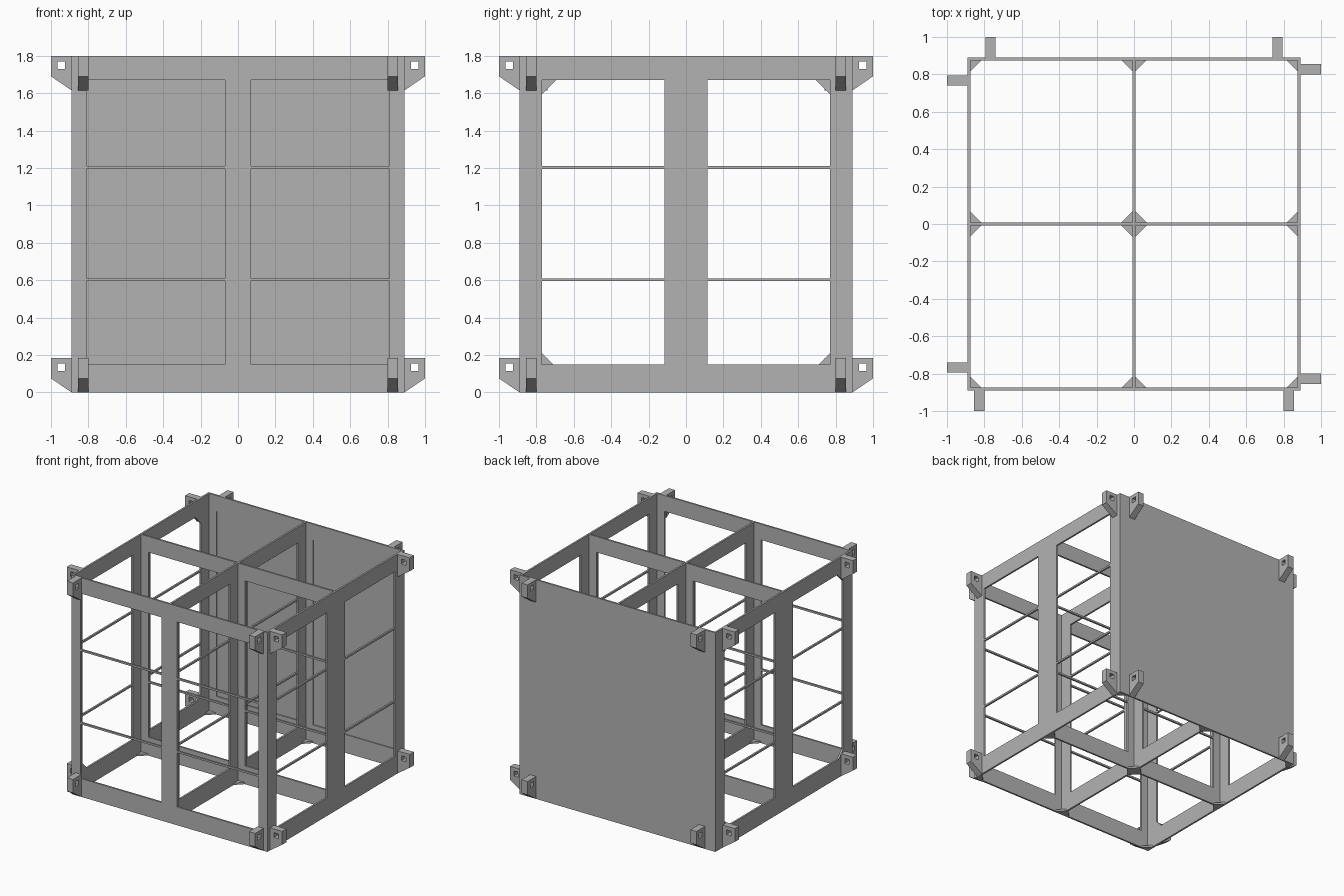
import bpy, bmesh
from math import pi
from mathutils import Matrix, Vector

if "Cube" in bpy.data.objects:
    bpy.data.objects.remove(bpy.data.objects["Cube"])

HALF, H, T = 0.89, 1.8, 0.015      # half width, height, sheet thickness
INNER = HALF - T

grey = bpy.data.materials.new("plain_grey")
grey.use_nodes = True
grey.diffuse_color = (0.45, 0.45, 0.45, 1)
grey.node_tree.nodes["Principled BSDF"].inputs["Base Color"].default_value = (0.45, 0.45, 0.45, 1)


def finish(name, bm, matrix=Matrix()):
    """Turn a bmesh into a named object."""
    bmesh.ops.transform(bm, matrix=matrix, verts=bm.verts)
    bmesh.ops.recalc_face_normals(bm, faces=bm.faces)
    mesh = bpy.data.meshes.new(name)
    bm.to_mesh(mesh)
    bm.free()
    mesh.materials.append(grey)
    obj = bpy.data.objects.new(name, mesh)
    bpy.context.collection.objects.link(obj)
    return obj


def extrude(bm, faces, offset):
    ext = bmesh.ops.extrude_face_region(bm, geom=faces)
    moved = [g for g in ext["geom"] if isinstance(g, bmesh.types.BMVert)]
    bmesh.ops.translate(bm, verts=moved, vec=offset)


def prism(bm, points, offset):
    extrude(bm, [bm.faces.new([bm.verts.new(p) for p in points])], offset)


def frame(name, matrix, half, edge, post, thick=T, rods=True, braces=False):
    """Sheet frame in the XZ plane with two tall openings, thin rods and a centre post."""
    xs = [-half, -edge, -post, post, edge, half]
    zs = [0, 0.15, 0.595, 0.61, 1.195, 1.21, 1.67, H] if rods else [0, 0.15, 1.67, H]
    bm = bmesh.new()
    grid = [[bm.verts.new((x, -thick / 2, z)) for z in zs] for x in xs]
    for i in range(len(xs) - 1):
        for j in range(len(zs) - 1):
            if i % 2 and j % 2:
                continue
            bm.faces.new((grid[i][j], grid[i + 1][j], grid[i + 1][j + 1], grid[i][j + 1]))
    extrude(bm, bm.faces[:], (0, thick, 0))
    bmesh.ops.dissolve_limit(bm, angle_limit=0.01, verts=bm.verts[:], edges=bm.edges[:])
    # corner braces in the outer corners of the openings
    if braces:
        for s in (-1, 1):
            for z, leg in ((0.15, 0.06), (1.67, -0.075)):
                x, y = s * edge, -thick / 2
                prism(bm, [(x, y, z), (x - s * abs(leg), y, z), (x, y, z + leg)], (0, thick, 0))
    return finish(name, bm, matrix)


def place(x, y, angle=0):
    return Matrix.Translation((x, y, 0)) @ Matrix.Rotation(angle, 4, "Z")


# Outer walls and crossed dividers
MID = HALF - T / 2
frame("front_frame", place(0, -MID), HALF, 0.81, 0.07)
frame("left_frame", place(MID, 0, pi / 2), INNER, 0.77, 0.115)
frame("right_frame", place(-MID, 0, pi / 2), INNER, 0.77, 0.115, braces=True)
frame("cross_divider", place(0, 0), INNER, 0.81, 0.07)
frame("lengthwise_divider", place(0, 0, pi / 2), INNER, 0.77, 0.115)
frame("back_frame", place(0, HALF - 0.75 * T), HALF, 0.81, 0.07, thick=T / 2, rods=False)

# Solid back sheet behind the back frame
bm = bmesh.new()
prism(bm, [(-HALF, HALF - T / 2, 0), (HALF, HALF - T / 2, 0),
           (HALF, HALF - T / 2, H), (-HALF, HALF - T / 2, H)], (0, T / 2, 0))
finish("back_sheet", bm)

# Floor gussets in the corners of the four cells
bm = bmesh.new()
LEG = 0.06
for sx in (-1, 1):
    for sy in (-1, 1):
        for ax, dx in ((T / 2, 1), (INNER, -1)):
            for ay, dy in ((T / 2, 1), (INNER, -1)):
                x, y = sx * ax, sy * ay
                prism(bm, [(x, y, 0), (x + sx * dx * LEG, y, 0),
                           (x, y + sy * dy * LEG, 0)], (0, 0, T))
finish("floor_gussets", bm)


def bracket(name, matrix):
    """Lug with a slanted underside and a square hole, reaching out along +X."""
    outline = [(0, 0), (0.11, 0.075), (0.11, 0.185), (0, 0.185)]
    hole = [(0.035, 0.115), (0.075, 0.115), (0.075, 0.155), (0.035, 0.155)]
    bm = bmesh.new()
    a, b = [[bm.verts.new((x, -0.0275, z)) for x, z in loop] for loop in (outline, hole)]
    for i in range(4):
        k = (i + 1) % 4
        bm.faces.new((a[i], a[k], b[k], b[i]))
    extrude(bm, bm.faces[:], (0, 0.055, 0))
    finish(name, bm, matrix)


# Four lugs on each wall; the back and right walls carry theirs further in
for wall, angle, inset in (("left", 0, 0.8275), ("back", pi / 2, 0.7675),
                           ("right", pi, 0.7675), ("front", -pi / 2, 0.8275)):
    for side in (-1, 1):
        for level, z in (("lower", 0), ("upper", H - 0.185)):
            local = Matrix.Translation(Vector((HALF, side * inset, z)))
            bracket(f"{wall}_{level}_bracket", Matrix.Rotation(angle, 4, "Z") @ local)
